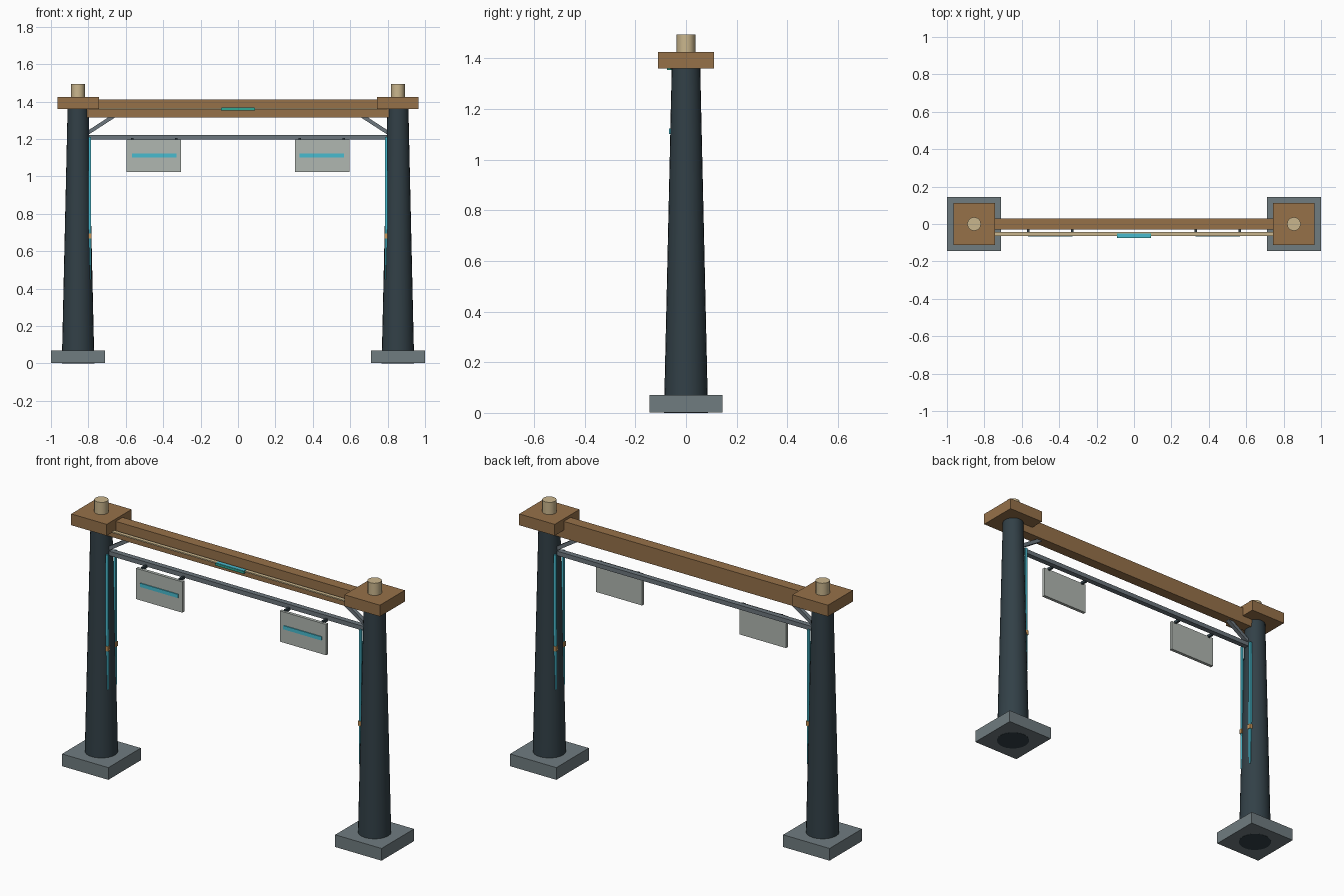
import bpy, math
from mathutils import Vector

if "Cube" in bpy.data.objects:
    bpy.data.objects.remove(bpy.data.objects["Cube"])


def srgb(r, g, b):
    f = lambda c: c / 12.92 if c <= 0.04045 else ((c + 0.055) / 1.055) ** 2.4
    return (f(r / 255), f(g / 255), f(b / 255), 1)


def material(name, r, g, b):
    m = bpy.data.materials.new(name)
    m.diffuse_color = srgb(r, g, b)
    m.use_nodes = True
    m.node_tree.nodes["Principled BSDF"].inputs["Base Color"].default_value = m.diffuse_color
    return m


CHARCOAL = material("charcoal", 50, 64, 71)
STONE = material("stone grey", 112, 124, 128)
WOOD = material("brown wood", 150, 113, 73)
BEIGE = material("beige", 202, 182, 141)
STEEL = material("steel grey", 108, 118, 125)
PANEL = material("pale grey", 176, 183, 177)
CYAN = material("cyan", 72, 187, 207)
GREEN = material("teal green", 48, 168, 148)
ORANGE = material("tan orange", 200, 150, 90)


def box(name, lo, hi, mat):
    """Axis-aligned box between two corners."""
    lo, hi = Vector(lo), Vector(hi)
    bpy.ops.mesh.primitive_cube_add(size=1)
    o = bpy.context.object
    o.name = name
    size, mid = hi - lo, (lo + hi) / 2
    for v in o.data.vertices:
        v.co = Vector(a * b for a, b in zip(v.co, size)) + mid
    o.data.materials.append(mat)
    return o


def tapered(name, x, r0, r1, z0, z1, sides, mat):
    bpy.ops.mesh.primitive_cone_add(vertices=sides, radius1=r0, radius2=r1,
                                    depth=z1 - z0, location=(x, 0, (z0 + z1) / 2))
    o = bpy.context.object
    o.name = name
    o.data.materials.append(mat)
    bpy.ops.object.shade_smooth_by_angle(angle=math.radians(35))
    return o


def span(name, s, x0, x1, y0, y1, z0, z1, mat):
    """Box given for the right side, mirrored when s is -1."""
    a, b = sorted((s * x0, s * x1))
    return box(name, (a, y0, z0), (b, y1, z1), mat)


for s, side in ((-1, "left"), (1, "right")):
    cx = 0.855
    # Column with footing, cap block and peg
    span(side + "_footing", s, cx - 0.145, cx + 0.145, -0.145, 0.145, 0.001, 0.07, STONE)
    tapered(side + "_column", s * cx, 0.087, 0.056, 0, 1.37, 24, CHARCOAL)
    span(side + "_cap", s, cx - 0.111, cx + 0.111, -0.111, 0.111, 1.36, 1.424, WOOD)
    tapered(side + "_peg", s * cx, 0.037, 0.037, 1.41, 1.493, 12, BEIGE)

    # Diagonal brace between column and beam
    a, b = Vector((s * 0.815, 0, 1.225)), Vector((s * 0.665, 0, 1.322))
    d = b - a
    brace = box(side + "_brace", (-d.length / 2, -0.012, -0.01),
                (d.length / 2, 0.012, 0.01), STEEL)
    brace.location = (a + b) / 2
    brace.rotation_euler = (0, -math.atan2(d.z, d.x), 0)

    # Light strips and clips on the inner face of the column
    for y, pos in ((-0.035, "front"), (0.035, "back")):
        span(f"{side}_{pos}_light_strip", s, cx - 0.069, cx - 0.055,
             y - 0.006, y + 0.006, 0.45, 1.21, CYAN)
        span(f"{side}_{pos}_clip", s, cx - 0.073, cx - 0.055,
             y - 0.009, y + 0.009, 0.668, 0.695, ORANGE)

    # Hanging sign with stripe and pins
    span(side + "_sign", s, 0.305, 0.595, -0.062, -0.044, 1.023, 1.197, PANEL)
    span(side + "_sign_stripe", s, 0.33, 0.568, -0.067, -0.061, 1.101, 1.122, CYAN)
    for i, x in enumerate((0.33, 0.565)):
        span(f"{side}_sign_pin_{i + 1}", s, x - 0.006, x + 0.006,
             -0.05, -0.01, 1.19, 1.206, CHARCOAL)

# Cross beam, lower rail and thin front trim
box("beam", (-0.82, -0.03, 1.315), (0.82, 0.03, 1.41), WOOD)
box("lower_rail", (-0.80, -0.015, 1.197), (0.80, 0.015, 1.222), STEEL)
box("front_trim", (-0.80, -0.064, 1.358), (0.80, -0.043, 1.365), BEIGE)

# Centre lamp with bright top
box("lamp_body", (-0.09, -0.075, 1.353), (0.09, -0.05, 1.366), GREEN)
box("lamp_top", (-0.087, -0.073, 1.365), (0.087, -0.052, 1.368), CYAN)
